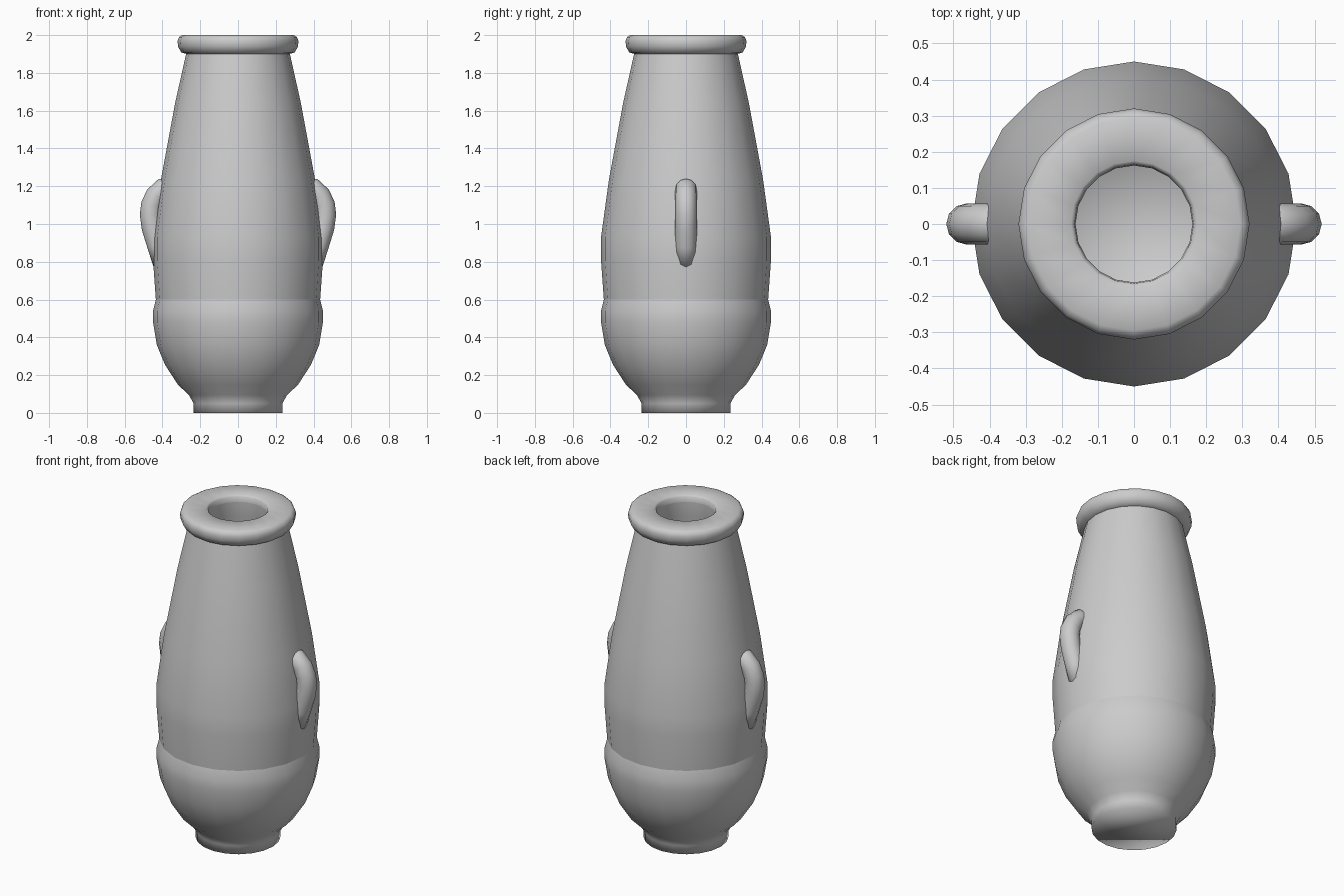
import bpy
import bmesh
from math import radians
from mathutils import Matrix, Vector

if "Cube" in bpy.data.objects:
    bpy.data.objects.remove(bpy.data.objects["Cube"], do_unlink=True)

SIDES = 20

clay = bpy.data.materials.new("grey clay")
clay.use_nodes = True
clay.diffuse_color = (0.6, 0.6, 0.6, 1)
clay.node_tree.nodes["Principled BSDF"].inputs["Base Color"].default_value = (0.6, 0.6, 0.6, 1)


def finish(name, bm):
    """Turn a bmesh into a smooth shaded clay object."""
    bmesh.ops.recalc_face_normals(bm, faces=bm.faces)
    for face in bm.faces:
        face.smooth = True
    mesh = bpy.data.meshes.new(name)
    bm.to_mesh(mesh)
    bm.free()
    mesh.materials.append(clay)
    obj = bpy.data.objects.new(name, mesh)
    bpy.context.collection.objects.link(obj)
    return obj


def bridge(bm, rings):
    """Join successive rings of vertices with quads."""
    for low, high in zip(rings, rings[1:]):
        n = len(low)
        for i in range(n):
            j = (i + 1) % n
            bm.faces.new((low[i], low[j], high[j], high[i]))


def lathe(name, profile, cap_start=False, cap_end=False):
    """Revolve (radius, height) points around the z axis."""
    bm = bmesh.new()
    rings = []
    for r, z in profile:
        turns = [Matrix.Rotation(radians(360 * i / SIDES), 3, "Z") for i in range(SIDES)]
        rings.append([bm.verts.new(t @ Vector((r, 0, z))) for t in turns])
    bridge(bm, rings)
    if cap_start:
        bm.faces.new(rings[0])
    if cap_end:
        bm.faces.new(rings[-1])
    return finish(name, bm)


def handle(name, side):
    """Lug swept along a bent path in the xz plane."""
    path = [(0.33, 1.19), (0.40, 1.185), (0.434, 1.15), (0.457, 1.10),
            (0.463, 1.05), (0.453, 0.98), (0.425, 0.89), (0.39, 0.78)]
    points = [Vector((x, 0, z)) for x, z in path]
    bm = bmesh.new()
    rings = []
    for k, p in enumerate(points):
        along = points[min(k + 1, len(points) - 1)] - points[max(k - 1, 0)]
        across = along.cross(Vector((0, 1, 0))).normalized()
        ring = []
        for i in range(12):
            spin = Matrix.Rotation(radians(30 * i), 3, along)
            v = p + spin @ across * 0.057
            ring.append(bm.verts.new((side * v.x, v.y, v.z)))
        rings.append(ring)
    bridge(bm, rings)
    bm.faces.new(rings[0])
    bm.faces.new(rings[-1])
    return finish(name, bm)


# Lower bowl with its foot
lathe("bowl_and_foot", [(0.235, 0), (0.235, 0.05), (0.26, 0.095), (0.317, 0.148),
                        (0.386, 0.254), (0.43, 0.36), (0.45, 0.48), (0.45, 0.54),
                        (0.435, 0.6)], cap_start=True)

# Tapering upper body
lathe("upper_body", [(0.435, 0.6), (0.45, 0.81), (0.45, 0.93), (0.408, 1.235),
                     (0.333, 1.64), (0.275, 1.9)])

# Rolled rim with a flat top
lathe("rim", [(0.27, 1.9), (0.30, 1.908), (0.318, 1.94), (0.32, 1.97), (0.312, 1.99),
              (0.295, 2.0), (0.175, 2.0), (0.165, 1.99), (0.162, 1.96)])

# Hollow inside
lathe("inner_wall", [(0.162, 1.96), (0.165, 1.88), (0.22, 1.64), (0.30, 1.235),
                     (0.34, 0.93), (0.34, 0.5), (0.28, 0.25), (0.2, 0.15)], cap_end=True)

# Side lugs
handle("left_handle", 1)
handle("right_handle", -1)
